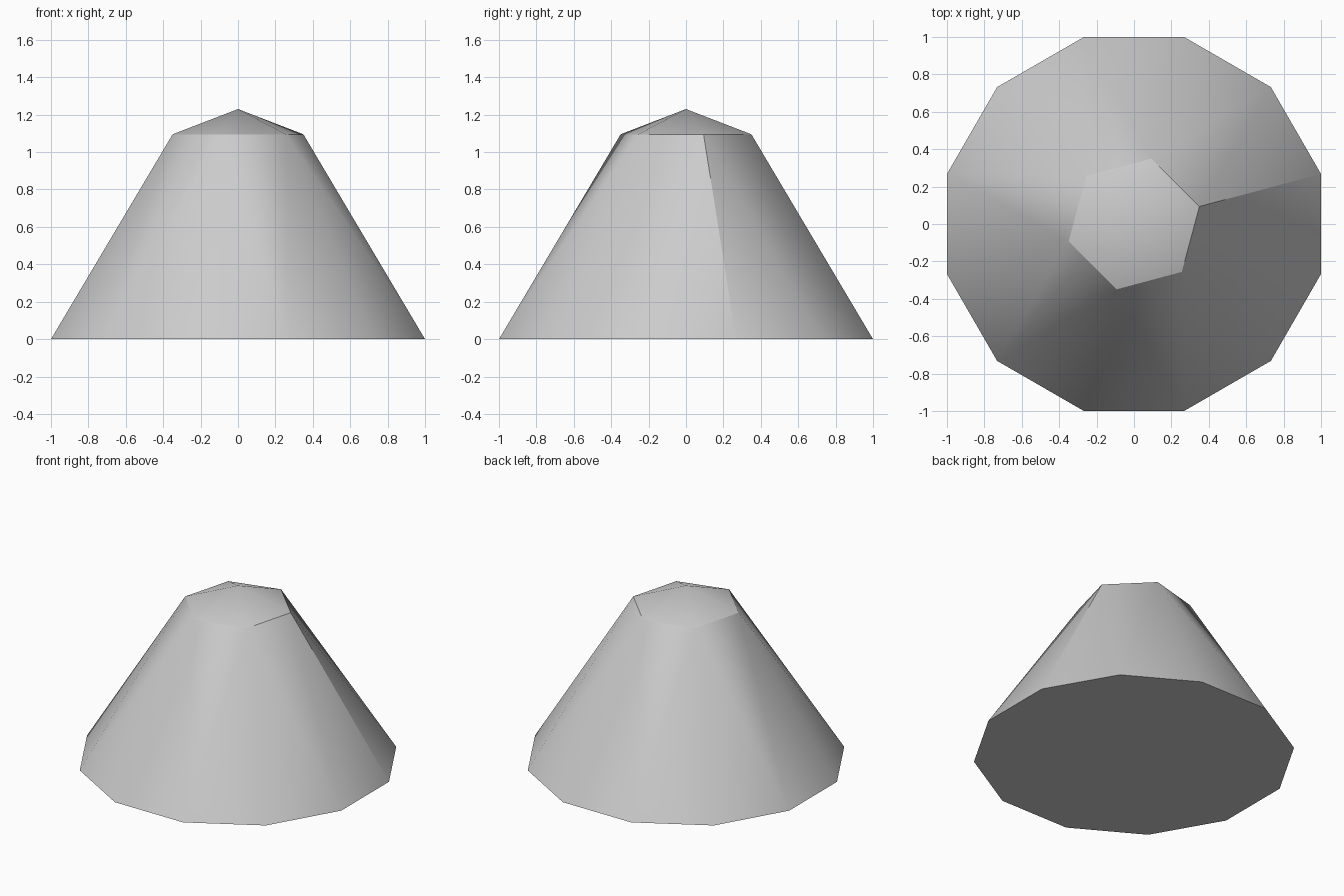
import bpy
from math import cos, sin, radians

cube = bpy.data.objects.get("Cube")
if cube:
    bpy.data.objects.remove(cube, do_unlink=True)

BASE_R, RIM_R = 1.035, 0.362
RIM_Z, PEAK_Z = 1.095, 1.23

grey = bpy.data.materials.new("plain grey")
grey.use_nodes = True
grey.diffuse_color = (0.6, 0.6, 0.6, 1)
grey.node_tree.nodes["Principled BSDF"].inputs["Base Color"].default_value = (0.6, 0.6, 0.6, 1)


def ring(count, sides, radius, z):
    """Points around z, the first one 15 degrees from +x."""
    angles = [radians(15 + 360 / sides * i) for i in range(count)]
    return [(radius * cos(a), radius * sin(a), z) for a in angles]


def add_part(name, verts, faces, smooth):
    mesh = bpy.data.meshes.new(name)
    mesh.from_pydata(verts, [], faces)
    mesh.materials.append(grey)
    mesh.polygons.foreach_set("use_smooth", [smooth] * len(mesh.polygons))
    obj = bpy.data.objects.new(name, mesh)
    bpy.context.collection.objects.link(obj)
    return obj


# Sloping wall: twelve base corners meet six rim corners.
# The rim has a doubled first corner, which leaves a shading seam there.
wall_verts = ring(12, 12, BASE_R, 0) + ring(7, 6, RIM_R, RIM_Z)
wall_faces = []
for i in range(6):
    low, mid, high = 2 * i, 2 * i + 1, (2 * i + 2) % 12
    rim, rim_next = 12 + i, 13 + i
    wall_faces += [(low, mid, rim), (mid, rim_next, rim), (mid, high, rim_next)]
add_part("sloping_wall", wall_verts, wall_faces, True)

# Shallow six-sided cap
cap_faces = [(i, (i + 1) % 6, 6) for i in range(6)]
add_part("peak_cap", ring(6, 6, RIM_R, RIM_Z) + [(0, 0, PEAK_Z)], cap_faces, True)

# Flat underside
add_part("underside", ring(12, 12, BASE_R, 0), [tuple(reversed(range(12)))], False)
